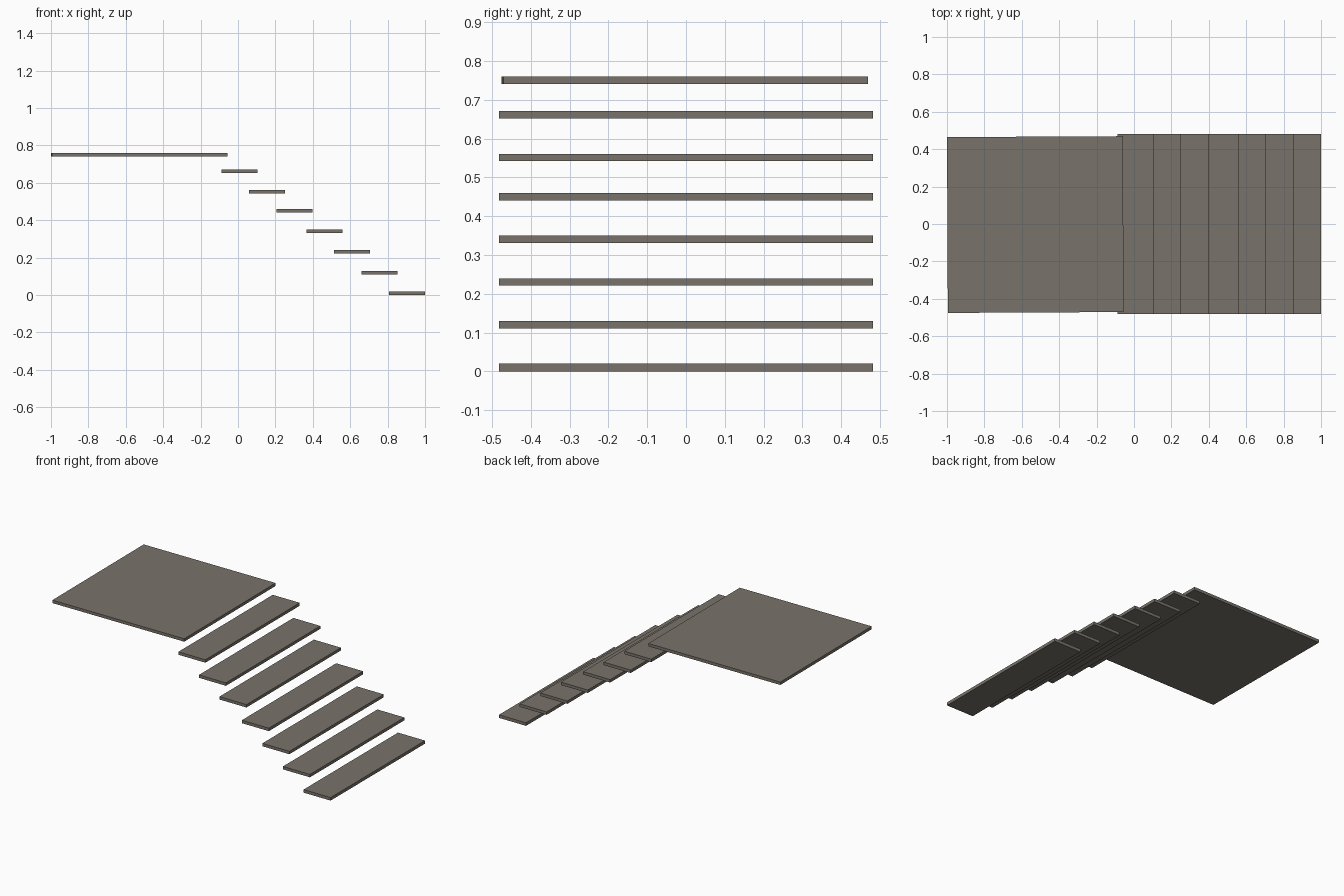
import bpy

if "Cube" in bpy.data.objects:
    bpy.data.objects.remove(bpy.data.objects["Cube"])

stone = bpy.data.materials.new("warm grey stone")
stone.diffuse_color = (0.19, 0.17, 0.145, 1)
stone.use_nodes = True
stone.node_tree.nodes["Principled BSDF"].inputs["Base Color"].default_value = stone.diffuse_color


def slab(name, centre, size, turn=0.0):
    """Flat box with applied size, optionally turned about z."""
    bpy.ops.mesh.primitive_cube_add(size=1, location=centre)
    ob = bpy.context.object
    ob.name = name
    for v in ob.data.vertices:
        v.co = [c * s for c, s in zip(v.co, size)]
    ob.rotation_euler.z = turn
    ob.data.materials.append(stone)
    return ob


THICK = 0.019

# Floating treads: (right edge x, top z), bottom to top
treads = [(1.0, 0.02), (0.852, 0.13), (0.705, 0.24), (0.558, 0.35),
          (0.398, 0.46), (0.251, 0.561), (0.104, 0.671)]
DEPTH = 0.193
for i, (x, z) in enumerate(treads, 1):
    t = 0.02 if i == 1 else THICK
    slab(f"tread_{i}", (x - DEPTH / 2, 0, z - t / 2), (DEPTH, 0.964, t))

# Square landing, very slightly turned
slab("landing", (-0.5275, -0.003, 0.7505), (0.94, 0.94, THICK), 0.005)
